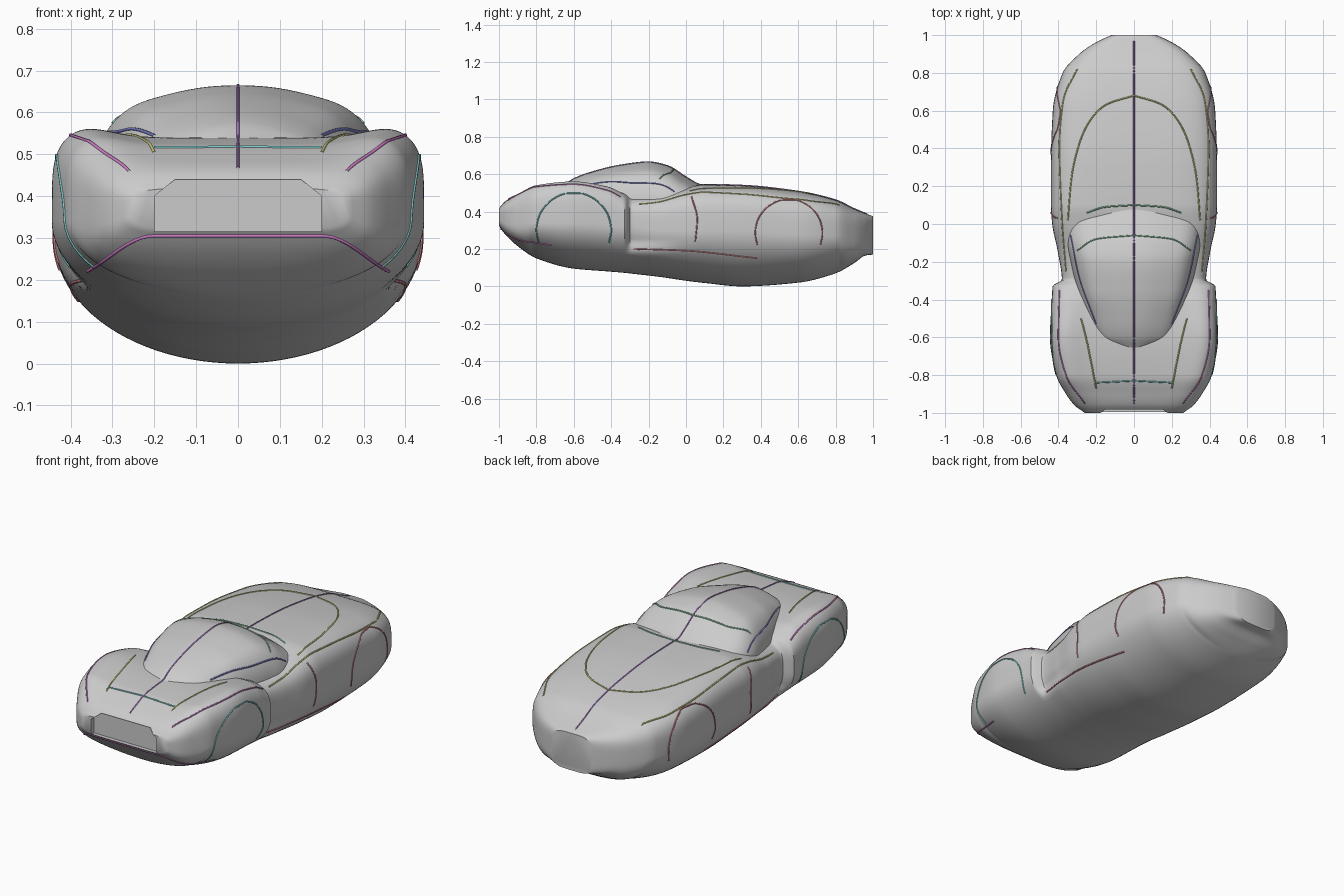
import bpy, bmesh, math
from mathutils import Vector
from mathutils.bvhtree import BVHTree

if "Cube" in bpy.data.objects:
    bpy.data.objects.remove(bpy.data.objects["Cube"])


def interp(xs, ys, x):
    """Monotone cubic interpolation through the points."""
    d = [(ys[i + 1] - ys[i]) / (xs[i + 1] - xs[i]) for i in range(len(xs) - 1)]
    m = [d[0]] + [2 * a * b / (a + b) if a * b > 0 else 0 for a, b in zip(d, d[1:])] + [d[-1]]
    i = 0
    while i < len(xs) - 2 and x > xs[i + 1]:
        i += 1
    h = xs[i + 1] - xs[i]
    t = (x - xs[i]) / h
    return ((2*t**3 - 3*t*t + 1) * ys[i] + (t**3 - 2*t*t + t) * h * m[i]
            + (3*t*t - 2*t**3) * ys[i + 1] + (t**3 - t*t) * h * m[i + 1])


def new_object(name, bm):
    bmesh.ops.recalc_face_normals(bm, faces=bm.faces)
    me = bpy.data.meshes.new(name)
    bm.to_mesh(me)
    bm.free()
    ob = bpy.data.objects.new(name, me)
    bpy.context.collection.objects.link(ob)
    return ob


def smooth(ob):
    bpy.ops.object.select_all(action='DESELECT')
    ob.select_set(True)
    bpy.context.view_layer.objects.active = ob
    bpy.ops.object.shade_smooth_by_angle(angle=math.radians(40))


def loft(name, rows, n_top, steps, waist=None, sides=96):
    """Rows: y, half width, widest height, top, bottom, shoulder bump."""
    cols = list(zip(*rows))
    ys = cols[0]
    bm = bmesh.new()
    rings = []
    for k in range(steps + 1):
        y = ys[0] + (ys[-1] - ys[0]) * k / steps
        w, zw, zt, zb, bump = [interp(ys, c, y) for c in cols[1:]]
        tail = max(0, (abs(y) - 0.82) / 0.18)
        inset = interp(*waist, y) if waist else 0
        ring = []
        for j in range(sides):
            a = 2 * math.pi * j / sides
            c, s = math.cos(a), math.sin(a)
            n = n_top + 15 * bump if s >= 0 else 2 + 2.5 * tail
            x = w * math.copysign(abs(c) ** (2 / n), c)
            u = abs(s) ** (2 / n)
            if s >= 0:
                z = zw + (zt - zw) * u
                z += bump * u * math.exp(-((abs(x) - 0.9 * w) / (0.25 * w)) ** 2)
            else:
                z = zw - (zw - zb) * u
            # waist pinches the flank above the sill only
            x *= 1 - inset / w * min(1, max(0, (z - .18) / .06))
            ring.append(bm.verts.new((x, y, z)))
        rings.append(ring)
    for a, b in zip(rings, rings[1:]):
        for j in range(sides):
            q = (j + 1) % sides
            bm.faces.new((a[j], a[q], b[q], b[j]))
    bm.faces.new(rings[0])
    bm.faces.new(rings[-1])
    return new_object(name, bm)


# Main body with front fenders, waist step and rounded tail
body = loft("car_body", [
    (-1.0, .26, .37, .42, .32, 0),
    (-.96, .315, .36, .46, .27, .004),
    (-.90, .36, .35, .49, .215, .018),
    (-.80, .412, .34, .525, .15, .038),
    (-.60, .445, .34, .54, .095, .045),
    (-.42, .437, .33, .525, .08, .03),
    (-.325, .432, .32, .495, .072, .01),
    (-.29, .432, .32, .485, .068, 0),
    (-.15, .433, .30, .495, .052, 0),
    (.0, .438, .30, .53, .03, 0),
    (.10, .44, .30, .545, .018, 0),
    (.30, .44, .30, .54, 0, 0),
    (.60, .43, .28, .508, .02, 0),
    (.80, .378, .27, .462, .07, 0),
    (.90, .29, .27, .415, .125, 0),
    (.96, .205, .27, .39, .165, 0),
    (1.0, .12, .27, .375, .17, 0)], 4.4, 200,
    waist=((-1, -.33, -.295, -.15, 0, .1, 1), (0, 0, .05, .03, .005, 0, 0)))

# Shallow grille recess cut into the nose
bm = bmesh.new()
outline = [(-.2, .315), (.2, .315), (.2, .40), (.15, .44), (-.15, .44), (-.2, .40)]
face = bm.faces.new([bm.verts.new((x, -1.1, z)) for x, z in outline])
ext = bmesh.ops.extrude_face_region(bm, geom=[face])
bmesh.ops.translate(bm, vec=(0, .125, 0),
                    verts=[v for v in ext['geom'] if isinstance(v, bmesh.types.BMVert)])
cutter = new_object("grille_cutter", bm)
cutter.hide_render = True
mod = body.modifiers.new("grille", 'BOOLEAN')
mod.operation = 'DIFFERENCE'
mod.object = cutter
bpy.context.view_layer.objects.active = body
bpy.ops.object.modifier_apply(modifier=mod.name)
bpy.data.objects.remove(cutter)
smooth(body)

# Teardrop cabin with raised window shoulders
cabin = loft("cabin", [
    (-.66, .12, .44, .535, .40, .01),
    (-.60, .21, .44, .575, .40, .015),
    (-.50, .255, .44, .612, .40, .02),
    (-.35, .30, .44, .648, .40, .03),
    (-.20, .335, .44, .665, .40, .03),
    (-.10, .352, .44, .645, .40, .025),
    (.0, .35, .44, .585, .40, .015),
    (.06, .31, .44, .55, .40, .01),
    (.12, .22, .44, .53, .40, .01)], 1.75, 80)
smooth(cabin)

# Combined surface used to lay panel lines
verts, polys = [], []
for ob in (body, cabin):
    base = len(verts)
    verts += [v.co.copy() for v in ob.data.vertices]
    polys += [[base + i for i in p.vertices] for p in ob.data.polygons]
surface = BVHTree.FromPolygons(verts, polys)

VIEWS = {
    'top': (lambda a, b: (a, b, 2), (0, 0, -1)),
    'side': (lambda a, b: (2, a, b), (-1, 0, 0)),
    'front': (lambda a, b: (a, -2, b), (0, 1, 0)),
}


def panel_line(name, view, pts, color, mirror=True, count=50):
    """Thin tube projected on the surface, mirrored across x."""
    mat = bpy.data.materials.new(name)
    mat.diffuse_color = (*color, 1)
    mat.use_nodes = True
    mat.node_tree.nodes["Principled BSDF"].inputs["Base Color"].default_value = mat.diffuse_color
    origin, ray = VIEWS[view]
    idx = list(range(len(pts)))
    hits = []
    for k in range(count + 1):
        t = (len(pts) - 1) * k / count
        a, b = (interp(idx, [p[i] for p in pts], t) for i in (0, 1))
        hit = surface.ray_cast(Vector(origin(a, b)), Vector(ray))[0]
        if hit:
            hits.append(hit)
    for side in ((1, -1) if mirror else (1,)):
        cu = bpy.data.curves.new(name, 'CURVE')
        cu.dimensions = '3D'
        cu.bevel_depth = .004
        cu.bevel_resolution = 1
        sp = cu.splines.new('POLY')
        sp.points.add(len(hits) - 1)
        for p, h in zip(sp.points, hits):
            p.co = (h.x * side, h.y, h.z, 1)
        cu.materials.append(mat)
        bpy.context.collection.objects.link(bpy.data.objects.new(name, cu))


def arc(cy, cz, r):
    angles = [math.radians(d) for d in range(-20, 201, 20)]
    return [(cy - r * math.cos(a), cz + r * math.sin(a)) for a in angles]


PURPLE, BLUE, GREEN = (.4, .2, .55), (.2, .22, .6), (.25, .55, .35)
OLIVE, TEAL, RED, PINK = (.55, .55, .2), (.2, .6, .58), (.65, .22, .25), (.6, .2, .55)

# Panel lines seen from above
panel_line("center_line", 'top', [(0, -.95), (0, .97)], PURPLE, False, 120)
panel_line("deck_line", 'top', [(0, .68), (.15, .63), (.26, .5), (.33, .25), (.35, .02)], OLIVE)
panel_line("roof_line", 'top', [(0, -.06), (.2, -.08), (.3, -.14)], GREEN)
panel_line("rear_window_line", 'top', [(0, .1), (.15, .09), (.25, .06)], GREEN)
panel_line("side_window_line", 'top', [(.335, -.06), (.29, -.28), (.2, -.53)], BLUE)
panel_line("hood_side_line", 'top', [(.28, -.5), (.25, -.62), (.2, -.87)], OLIVE)
panel_line("hood_front_line", 'top', [(0, -.83), (.2, -.84)], TEAL)
panel_line("fender_line", 'top', [(.395, -.35), (.4, -.6), (.36, -.8), (.26, -.95)], PINK)
panel_line("shoulder_line", 'top', [(.36, -.25), (.38, 0), (.395, .4), (.375, .65), (.3, .82)], OLIVE)

# Panel lines seen from the side and front
panel_line("front_wheel_arch", 'side', arc(-.6, .3, .2), TEAL)
panel_line("rear_wheel_arch", 'side', arc(.55, .285, .18), RED)
panel_line("sill_line", 'side', [(-.28, .2), (0, .19), (.38, .15)], RED)
panel_line("door_line", 'side', [(.03, .48), (.06, .36), (.05, .24)], RED)
panel_line("nose_line", 'front', [(0, .305), (.2, .305), (.36, .22)], PINK)
